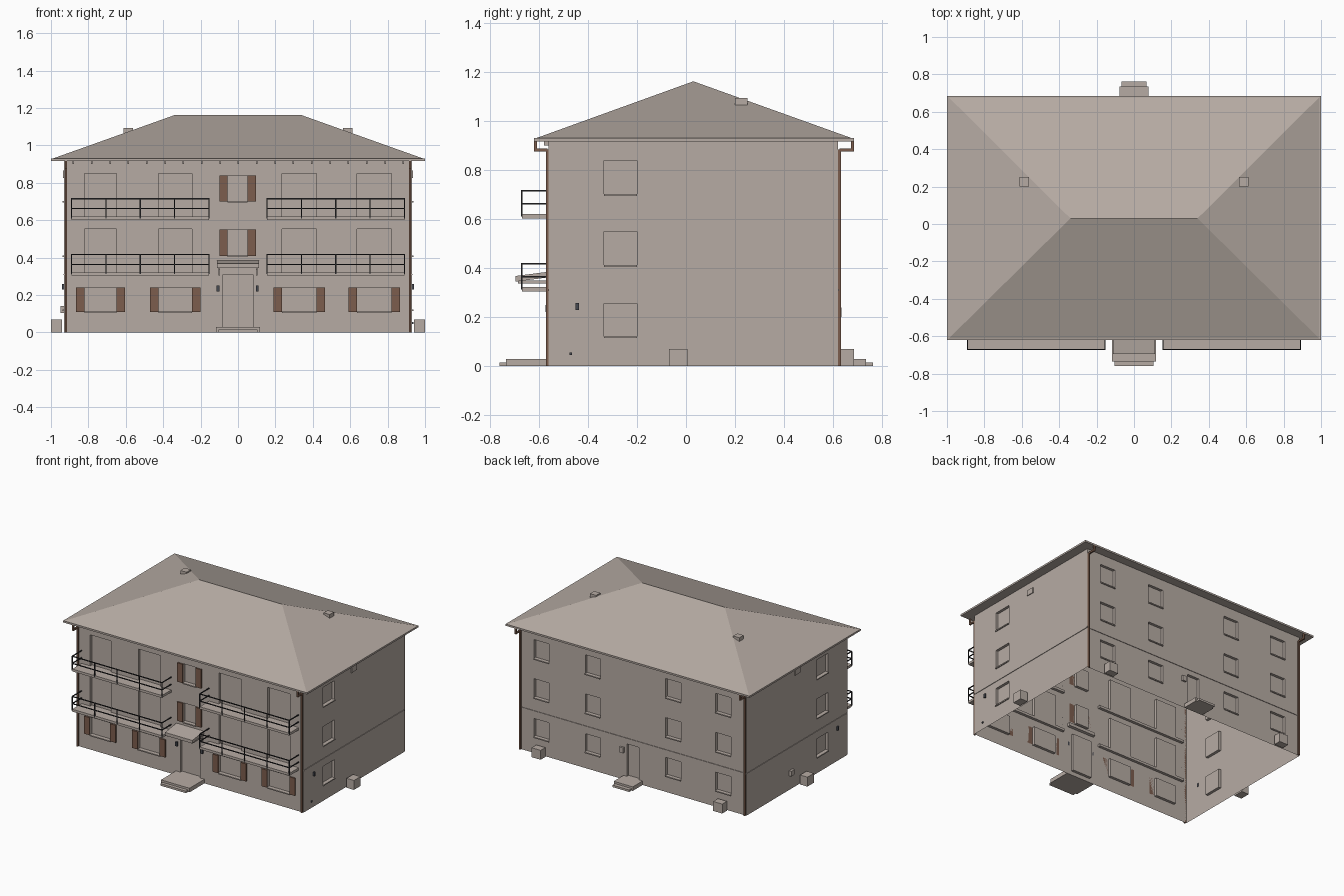
import bpy
import bmesh
from mathutils import Vector

if "Cube" in bpy.data.objects:
    bpy.data.objects.remove(bpy.data.objects["Cube"], do_unlink=True)


def material(name, *rgb):
    mat = bpy.data.materials.new(name)
    mat.use_nodes = True
    mat.diffuse_color = (*rgb, 1)
    node = next(n for n in mat.node_tree.nodes if n.type == "BSDF_PRINCIPLED")
    node.inputs["Base Color"].default_value = (*rgb, 1)
    node.inputs["Roughness"].default_value = 0.8
    return mat


plaster = material("plaster taupe", 0.47, 0.41, 0.37)
brown = material("shutter brown", 0.2, 0.11, 0.075)
black = material("railing black", 0.025, 0.025, 0.028)
slate = material("lamp slate", 0.06, 0.065, 0.08)


def finish(name, bm, mat):
    mesh = bpy.data.meshes.new(name)
    bm.to_mesh(mesh)
    bm.free()
    mesh.materials.append(mat)
    obj = bpy.data.objects.new(name, mesh)
    bpy.context.scene.collection.objects.link(obj)
    return obj


def add_box(bm, x, y, z):
    """Add a box given its (low, high) range on each axis."""
    verts = bmesh.ops.create_cube(bm, size=1)["verts"]
    for v in verts:
        v.co = Vector(r[0] if c < 0 else r[1] for c, r in zip(v.co, (x, y, z)))
    return verts


def boxes(name, mat, ranges):
    bm = bmesh.new()
    for r in ranges:
        add_box(bm, *r)
    return finish(name, bm, mat)


def around(c, half):
    return (c - half, c + half)


def wall(name, start, along, length, height, openings, depth=0.02):
    """Wall of flat cells with every opening pushed in as a recessed panel."""
    along, start = Vector(along), Vector(start)
    us = sorted({0, length, *(u for o in openings for u in o[:2])})
    zs = sorted({0, height, *(z for o in openings for z in o[2:])})
    bm = bmesh.new()
    grid = [[bm.verts.new(start + along * u + Vector((0, 0, z))) for z in zs] for u in us]
    holes = []
    for i in range(len(us) - 1):
        for j in range(len(zs) - 1):
            f = bm.faces.new((grid[i][j], grid[i + 1][j], grid[i + 1][j + 1], grid[i][j + 1]))
            if any(o[0] <= us[i] < o[1] and o[2] <= zs[j] < o[3] for o in openings):
                holes.append(f)
    inward = Vector((-along.y, along.x, 0)) * depth
    # neighbouring cells of one opening move together
    out = bmesh.ops.extrude_face_region(bm, geom=holes)
    bmesh.ops.translate(bm, vec=inward, verts=[g for g in out["geom"] if isinstance(g, bmesh.types.BMVert)])
    bmesh.ops.delete(bm, geom=[f for f in holes if f.is_valid], context="FACES")
    return finish(name, bm, plaster)


# Main dimensions
HX, FRONT, BACK, TOP = 0.93, -0.56, 0.62, 0.92
storeys = [(0.12, 0.255), (0.41, 0.55), (0.7, 0.84)]
front_windows = [(-0.82, -0.65), (-0.425, -0.245), (0.235, 0.42), (0.635, 0.82)]
middle_window = (-0.055, 0.05)
floors = [0.322, 0.62]

# Walls with recessed windows and doors
front_open = [(*w, 0.11, 0.24) for w in front_windows]
front_open += [(*w, f, f + 0.23) for f in floors for w in front_windows]
front_open += [(*middle_window, *s) for s in storeys[1:]]
front_door = (-0.08, 0.08, 0.03, 0.31)
back_open = [(*around(x, 0.062), *s) for x in (-0.74, -0.33, 0.33, 0.75) for s in storeys]
back_door = (-0.05, 0.05, 0.03, 0.27)
side_open = [(-0.335, -0.2, *s) for s in storeys]

wall("front_wall", (-HX, FRONT, 0), (1, 0, 0), 2 * HX, TOP,
     [(a + HX, b + HX, c, d) for a, b, c, d in front_open + [front_door]])
wall("back_wall", (HX, BACK, 0), (-1, 0, 0), 2 * HX, TOP,
     [(HX - b, HX - a, c, d) for a, b, c, d in back_open + [back_door]])
wall("left_wall", (HX, FRONT, 0), (0, 1, 0), BACK - FRONT, TOP,
     [(a - FRONT, b - FRONT, c, d) for a, b, c, d in side_open])
wall("right_wall", (-HX, BACK, 0), (0, -1, 0), BACK - FRONT, TOP,
     [(BACK - b, BACK - a, c, d) for a, b, c, d in side_open])

# Window sills
sills = [((a, b), (FRONT - 0.01, FRONT + 0.02), (c - 0.006, c + 0.002))
         for a, b, c, d in front_open if c not in floors]
sills += [((a, b), (BACK - 0.02, BACK + 0.008), (c - 0.006, c + 0.002)) for a, b, c, d in back_open]
for s in (-1, 1):
    sills += [(sorted((s * (HX - 0.02), s * (HX + 0.008))), (a, b), (c - 0.006, c + 0.002))
              for a, b, c, d in side_open]
boxes("window_sills", plaster, sills)

# Shutters beside the windows without balconies
shutters = []
for a, b, c, d in front_open:
    if c not in floors:
        for edge in ((a - 0.045, a), (b, b + 0.045)):
            shutters.append((edge, (FRONT - 0.01, FRONT), (c, d)))
boxes("shutters", brown, shutters)

# String course round the back and sides
course = (0.306, 0.314)
boxes("string_course", plaster, [
    (around(0, HX + 0.004), (BACK, BACK + 0.004), course),
    ((HX, HX + 0.004), (FRONT, BACK), course),
    ((-HX - 0.004, -HX), (FRONT, BACK), course)])

# Hipped roof over a thin eave slab
bm = bmesh.new()
eave_y = (-0.62, 0.685)
add_box(bm, (-1, 1), eave_y, (0.917, 0.93))
for v in add_box(bm, around(0, 0.99), (-0.612, 0.677), (0.93, 1.162)):
    if v.co.z > 1:
        v.co.x, v.co.y = (0.34 if v.co.x > 0 else -0.34), 0.03
bmesh.ops.remove_doubles(bm, verts=bm.verts, dist=0.0001)
finish("hip_roof", bm, plaster)
boxes("roof_vents", plaster, [(around(s * 0.587, 0.025), (0.2, 0.25), (1.05, 1.093)) for s in (-1, 1)])
boxes("rafter_ends", plaster, [(around(-0.88 + i * 0.098, 0.004), (FRONT - 0.02, FRONT), (0.9, TOP))
                               for i in range(19)])

# Downpipes with an offset up to the eave
pipes = []
for x in (-0.92, 0.92):
    for face, out, s in ((FRONT, eave_y[0], -1), (BACK, eave_y[1], 1)):
        px, near, far = around(x, 0.006), face + s * 0.006, out - s * 0.006
        pipes += [(px, around(near, 0.006), (0, 0.884)),
                  (px, sorted((near, far)), (0.876, 0.888)),
                  (px, around(far, 0.006), (0.876, TOP))]
boxes("downpipes", brown, pipes)

# Balconies: slab, posts and rails
slabs, bars = [], []
y_out, r = -0.67, 0.003
for f in floors:
    for x0, x1 in ((-0.89, -0.155), (0.155, 0.89)):
        slabs.append(((x0, x1), (y_out, FRONT + 0.02), (f - 0.018, f)))
        for i in range(5):
            bars.append((around(x0 + (x1 - x0) * i / 4, r), around(y_out, r), (f - 0.01, f + 0.095)))
        for h in (f + 0.042, f + 0.095):
            bars.append(((x0, x1), around(y_out, r), around(h, r)))
            bars += [(around(x, r), (y_out, FRONT), around(h, r)) for x in (x0, x1)]
boxes("balcony_slabs", plaster, slabs)
boxes("balcony_railings", black, bars)

# Sloping entrance canopy on brackets
bm = bmesh.new()
for v in add_box(bm, around(0, 0.112), (-0.695, FRONT + 0.02), (0.365, 0.388)):
    if v.co.y < FRONT:
        v.co.z -= 0.02
finish("entrance_canopy", bm, plaster)
boxes("canopy_brackets", plaster, [
    part for x in (-0.1, 0.1) for part in (
        (around(x, 0.005), (-0.685, FRONT), (0.338, 0.35)),
        (around(x, 0.005), (FRONT - 0.012, FRONT), (0.305, 0.35)))])

# Entrance steps, front and back
boxes("front_steps", plaster, [
    (around(0, 0.117), (-0.735, FRONT), (0, 0.03)),
    (around(0, 0.105), (-0.76, FRONT), (0, 0.015))])
boxes("back_steps", plaster, [
    (around(0, 0.078), (BACK, 0.735), (0, 0.03)),
    (around(0, 0.068), (BACK, 0.763), (0, 0.015))])

# Wall lamps
boxes("entrance_lamps", slate, [(around(x, 0.007), (FRONT - 0.014, FRONT), (0.22, 0.25)) for x in (-0.107, 0.102)])
boxes("side_lamps", slate, [(around(s * (HX + 0.005), 0.007), around(-0.443, 0.007), (0.23, 0.258))
                            for s in (-1, 1)])

# Ground-level utility boxes, vents, meter box and letter box
units = [(around(s * 0.97, 0.03), (-0.07, 0.006), (0, 0.07)) for s in (-1, 1)]
units += [(around(x, 0.037), (BACK + 0.01, 0.685), (0, 0.07)) for x in (-0.74, 0.75)]
boxes("utility_boxes", plaster, units)
boxes("side_vents", plaster, [(around(s * HX, 0.006), (-0.004, 0.056), (0.825, 0.865)) for s in (-1, 1)])
boxes("meter_box", plaster, [((-HX - 0.018, -HX), (0.08, 0.12), (0.105, 0.142))])
boxes("letter_box", plaster, [(around(0.087, 0.015), (BACK, BACK + 0.015), (0.2, 0.24))])
boxes("garden_tap", slate, [((HX, HX + 0.008), around(-0.47, 0.005), around(0.05, 0.005))])
